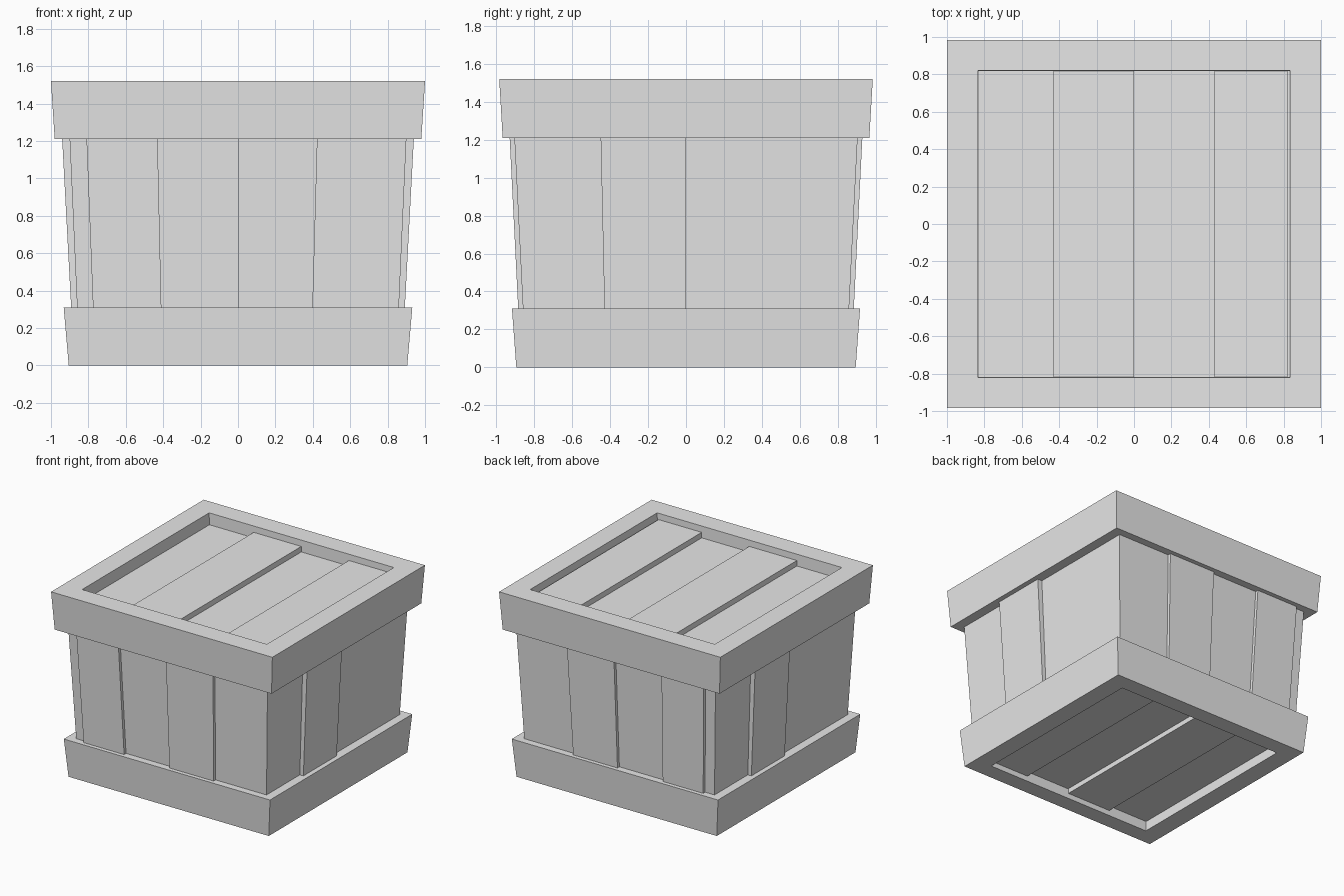
import bpy
import bmesh

if "Cube" in bpy.data.objects:
    bpy.data.objects.remove(bpy.data.objects["Cube"], do_unlink=True)

# One plain grey for the whole crate
grey = bpy.data.materials.new("light_grey")
grey.use_nodes = True
grey.diffuse_color = (0.8, 0.8, 0.8, 1)
grey.node_tree.nodes["Principled BSDF"].inputs["Base Color"].default_value = (0.8, 0.8, 0.8, 1)


def corners(rect, z):
    x0, x1, y0, y1 = rect
    return [(x0, y0, z), (x1, y0, z), (x1, y1, z), (x0, y1, z)]


def square(x, y):
    return (-x, x, -y, y)


def loft(name, loops, closed=False):
    """Join a stack of (rectangle, z) loops; closed wraps last to first, else ends are capped."""
    bm = bmesh.new()
    rings = [[bm.verts.new(c) for c in corners(r, z)] for r, z in loops]
    pairs = list(zip(rings, rings[1:]))
    if closed:
        pairs.append((rings[-1], rings[0]))
    else:
        bm.faces.new(rings[0][::-1])
        bm.faces.new(rings[-1])
    for a, b in pairs:
        for i in range(4):
            j = (i + 1) % 4
            bm.faces.new((a[i], a[j], b[j], b[i]))
    bmesh.ops.recalc_face_normals(bm, faces=bm.faces)
    mesh = bpy.data.meshes.new(name)
    bm.to_mesh(mesh)
    bm.free()
    mesh.materials.append(grey)
    obj = bpy.data.objects.new(name, mesh)
    bpy.context.collection.objects.link(obj)
    return obj


BASE_Z, RIM_Z, TOP_Z = 0.31, 1.21, 1.52
LID_LOW, LID_HIGH = 1.425, 1.47
FLOOR_HIGH, FLOOR_LOW = 0.085, 0.045

# Tapered body, whose faces are the recessed boards
loft("crate_body", [(square(0.85, 0.85), FLOOR_HIGH),
                    (square(0.86, 0.86), BASE_Z),
                    (square(0.90, 0.905), RIM_Z),
                    (square(0.91, 0.915), LID_LOW)])

# Frames around the top and the foot
loft("top_frame", [(square(0.98, 0.967), RIM_Z), (square(1.0, 0.985), TOP_Z),
                   (square(0.835, 0.82), TOP_Z), (square(0.82, 0.81), RIM_Z)], closed=True)
loft("base_frame", [(square(0.905, 0.895), 0), (square(0.932, 0.918), BASE_Z),
                    (square(0.78, 0.78), BASE_Z), (square(0.755, 0.762), 0)], closed=True)

# Raised boards of the front and back
for side, label in ((-1, "front"), (1, "back")):
    for n, (lo, hi) in enumerate((((-0.775, -0.41), (-0.81, -0.43)),
                                  ((0, 0.40), (0, 0.425)))):
        low_y = sorted((side * 0.80, side * 0.885))
        high_y = sorted((side * 0.80, side * 0.93))
        loft(f"{label}_board_{n + 1}", [((*lo, *low_y), BASE_Z), ((*hi, *high_y), RIM_Z)])

# Raised board of each side, turned half round from one another
for side, label in ((1, "left"), (-1, "right")):
    loops = []
    for x, y, z in ((0.892, 0.43, BASE_Z), (0.94, 0.45, RIM_Z)):
        loops.append(((*sorted((side * 0.80, side * x)), *sorted((0, -side * y))), z))
    loft(f"{label}_board", loops)

# Raised boards of the lid and of the underside
for n, (x0, x1) in enumerate(((-0.43, 0), (0.43, 0.82))):
    lid = (x0, x1, -0.817, 0.817)
    loft(f"lid_board_{n + 1}", [(lid, LID_LOW - 0.05), (lid, LID_HIGH)])
    floor = (x0 * 0.93, x1 * 0.93, -0.765, 0.765)
    loft(f"floor_board_{n + 1}", [(floor, FLOOR_LOW), (floor, FLOOR_HIGH + 0.05)])
